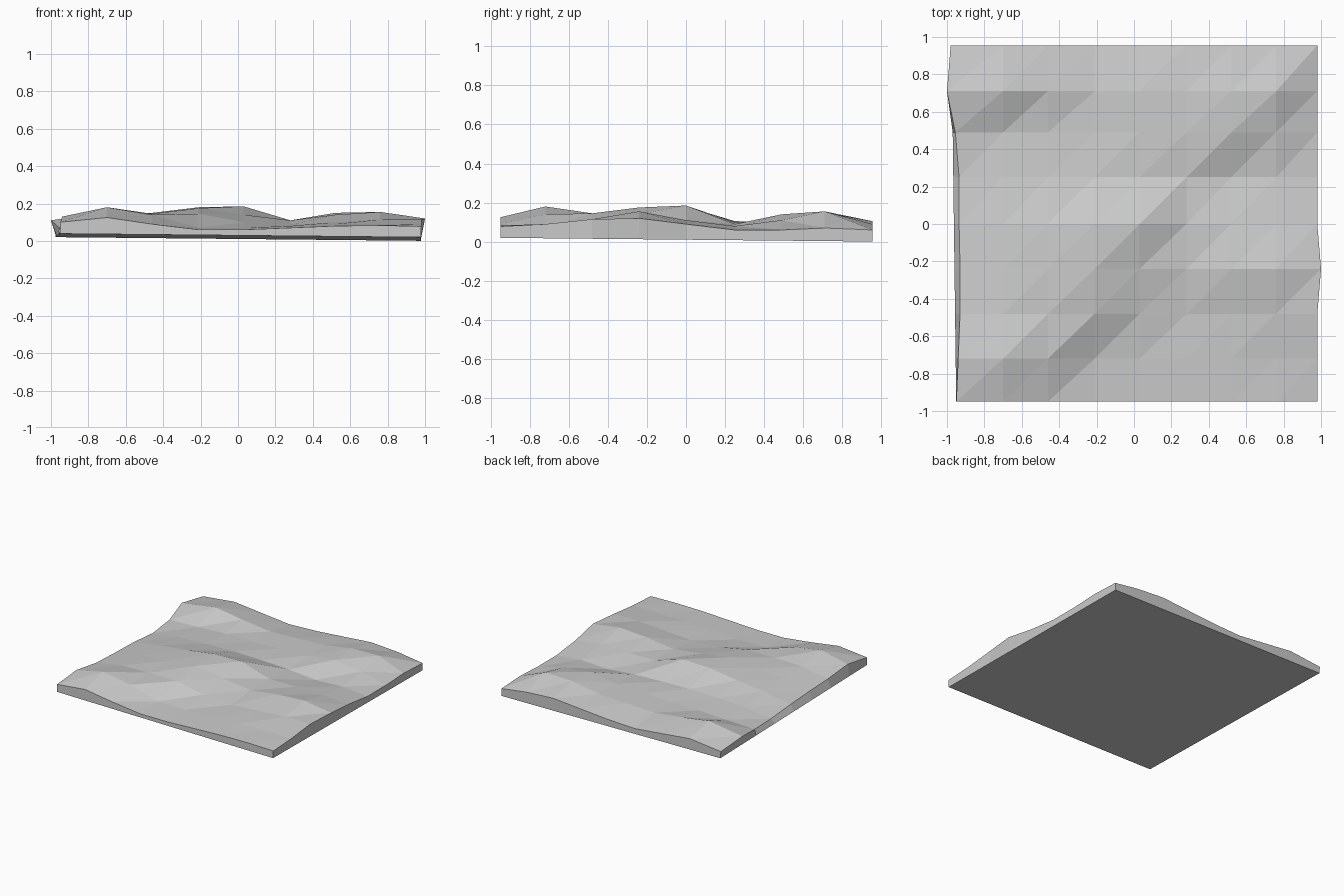
import bpy, bmesh

# Grid lines and surface heights (rows run front to back, values left to right)
XS = [-.95, -.70, -.46, -.21, .03, .28, .52, .76, .98]
YS = [-.95, -.72, -.48, -.24, 0, .25, .49, .71, .955]
HEIGHTS = [
    [.10, .125, .09, .06, .06, .07, .08, .083, .078],
    [.13, .18, .14, .07, .07, .08, .09, .09, .09],
    [.10, .14, .145, .145, .10, .085, .10, .115, .115],
    [.09, .13, .15, .175, .14, .11, .14, .155, .12],
    [.08, .12, .145, .18, .185, .11, .11, .11, .09],
    [.06, .09, .10, .105, .10, .09, .07, .08, .06],
    [.07, .08, .09, .09, .10, .11, .14, .11, .06],
    [.11, .155, .12, .09, .10, .11, .15, .155, .07],
    [.075, .105, .08, .055, .065, .085, .105, .09, .06],
]
# Uneven left rim of the surface
LEFT_RIM = [-.95, -.94, -.93, -.93, -.935, -.935, -.955, -1.0, -.98]

bm = bmesh.new()

# Rolling top surface, triangulated along one diagonal
rows = []
for j, y in enumerate(YS):
    row = []
    for i, x in enumerate(XS):
        if i == 0:
            x = LEFT_RIM[j]
        elif i == 8 and j == 3:
            x = 1.0
        row.append(bm.verts.new((x, y, HEIGHTS[j][i])))
    rows.append(row)
for a, b in zip(rows, rows[1:]):
    for i in range(8):
        bm.faces.new((a[i], a[i + 1], b[i + 1]))
        bm.faces.new((a[i], b[i + 1], b[i]))

# Side walls down to a slightly tilted flat base
rim = (rows[0] + [r[-1] for r in rows[1:]] + rows[-1][-2::-1]
       + [r[0] for r in rows[-2:0:-1]])
base = []
for v in rim:
    x, y, z = v.co
    if x < -.9:
        x = -.963 - .013 * y
    elif x > .9:
        x = .978
    base.append(bm.verts.new((x, y, max(0, .02 - .01 * x - .01 * y))))
n = len(rim)
for k in range(n):
    m = (k + 1) % n
    bm.faces.new((rim[k], base[k], base[m], rim[m]))
bm.faces.new(base[::-1])
bmesh.ops.recalc_face_normals(bm, faces=bm.faces[:])

mesh = bpy.data.meshes.new("terrain_tile")
bm.to_mesh(mesh)
bm.free()
bpy.context.collection.objects.link(bpy.data.objects.new("terrain_tile", mesh))
